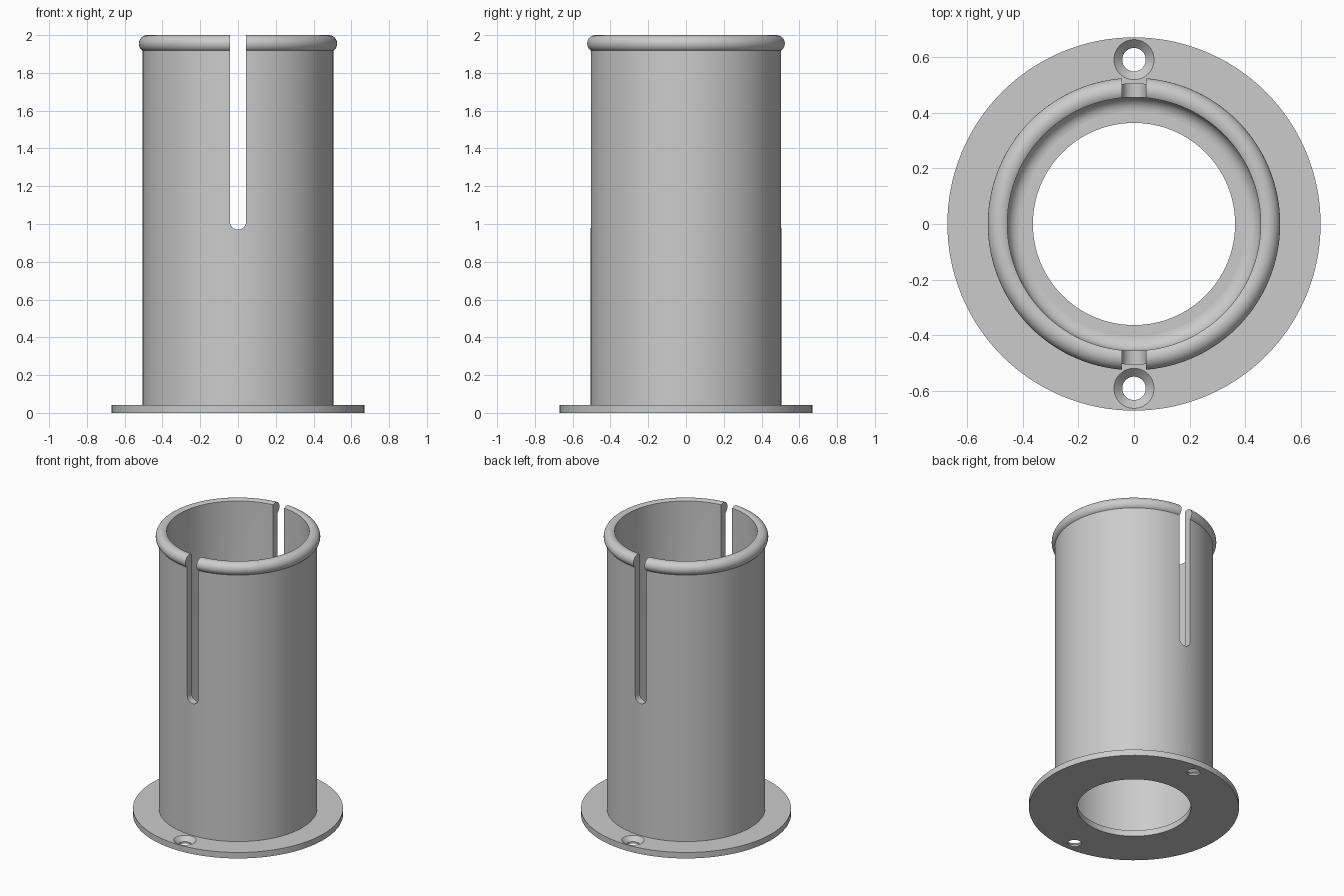
import bpy
import bmesh
from math import pi, sin, cos, radians
from mathutils import Matrix, Vector

SEGMENTS = 128
FLANGE_R, FLANGE_T, BORE_R = 0.67, 0.042, 0.363
OUTER_R, INNER_R = 0.505, 0.455
RIM_R, RIM_Z, RIM_BEAD = 0.48, 1.955, 0.045
FILLET = 0.05
SLOT_HALF, SLOT_Z = 0.043, 1.013
HOLE_Y, HOLE_R, SINK_R = 0.59, 0.042, 0.072

default = bpy.data.objects.get("Cube")
if default:
    bpy.data.objects.remove(default, do_unlink=True)

grey = bpy.data.materials.new("light_grey_metal")
grey.use_nodes = True
colour = (0.6, 0.6, 0.6, 1)
grey.diffuse_color = colour
grey.node_tree.nodes["Principled BSDF"].inputs["Base Color"].default_value = colour


def arc(cx, cz, r, start, end, steps):
    """Points (radius, z) on an arc, angles in degrees."""
    angles = [radians(start + (end - start) * i / steps) for i in range(steps + 1)]
    return [(cx + r * cos(a), cz + r * sin(a)) for a in angles]


def finish(name, bm):
    bmesh.ops.recalc_face_normals(bm, faces=bm.faces)
    mesh = bpy.data.meshes.new(name)
    bm.to_mesh(mesh)
    bm.free()
    mesh.materials.append(grey)
    obj = bpy.data.objects.new(name, mesh)
    bpy.context.collection.objects.link(obj)
    return obj


def lathe(name, profile, segments=SEGMENTS, centre=(0, 0, 0)):
    """Revolve a closed (radius, z) profile around a vertical axis."""
    bm = bmesh.new()
    verts = [bm.verts.new((r, 0, z)) for r, z in profile]
    edges = [bm.edges.new((v, verts[i - 1])) for i, v in enumerate(verts)]
    bmesh.ops.spin(bm, geom=verts + edges, cent=(0, 0, 0), axis=(0, 0, 1),
                   angle=2 * pi, steps=segments, use_merge=True)
    bmesh.ops.remove_doubles(bm, verts=bm.verts, dist=1e-5)
    bmesh.ops.translate(bm, verts=bm.verts, vec=Vector(centre))
    return finish(name, bm)


def cut(target, cutter):
    """Subtract the cutter and remove it afterwards."""
    cutter.hide_render = True
    mod = target.modifiers.new("cut", "BOOLEAN")
    mod.operation, mod.solver, mod.object = "DIFFERENCE", "EXACT", cutter
    select(target)
    bpy.ops.object.modifier_apply(modifier=mod.name)
    bpy.data.objects.remove(cutter, do_unlink=True)


def select(obj):
    bpy.ops.object.select_all(action="DESELECT")
    obj.select_set(True)
    bpy.context.view_layer.objects.active = obj


# Base flange with a central bore
flange = lathe("base_flange", [(BORE_R, 0), (FLANGE_R, 0),
                               (FLANGE_R, FLANGE_T), (BORE_R, FLANGE_T)])

# Countersunk screw holes, front and back
for side in (-1, 1):
    sink_z = FLANGE_T - (SINK_R - HOLE_R)
    above = 0.02
    cutter = lathe("screw_hole_cutter",
                   [(0, -above), (HOLE_R, -above), (HOLE_R, sink_z),
                    (SINK_R + above, FLANGE_T + above), (0, FLANGE_T + above)],
                   48, (0, side * HOLE_Y, 0))
    cut(flange, cutter)

# Sleeve with inner foot fillet and rolled rim bead
seat = FLANGE_T - 0.01
profile = [(OUTER_R, seat)]
profile += arc(RIM_R, RIM_Z, RIM_BEAD, -56.25, 123.75, 20)
profile += arc(INNER_R - FILLET, FLANGE_T + FILLET, FILLET, 0, -90, 8)
profile += [(INNER_R - FILLET, seat)]
sleeve = lathe("slotted_sleeve", profile)

# Round-ended slot through the front and back walls
bm = bmesh.new()
outline = [(-SLOT_HALF, 2.2), *arc(0, SLOT_Z, SLOT_HALF, 180, 360, 20), (SLOT_HALF, 2.2)]
face = bm.faces.new([bm.verts.new((x, -0.8, z)) for x, z in outline])
extruded = bmesh.ops.extrude_face_region(bm, geom=[face])["geom"]
moved = [v for v in extruded if isinstance(v, bmesh.types.BMVert)]
bmesh.ops.translate(bm, verts=moved, vec=(0, 1.6, 0))
cut(sleeve, finish("slot_cutter", bm))

for obj in (flange, sleeve):
    select(obj)
    bpy.ops.object.shade_smooth_by_angle(angle=radians(30))
